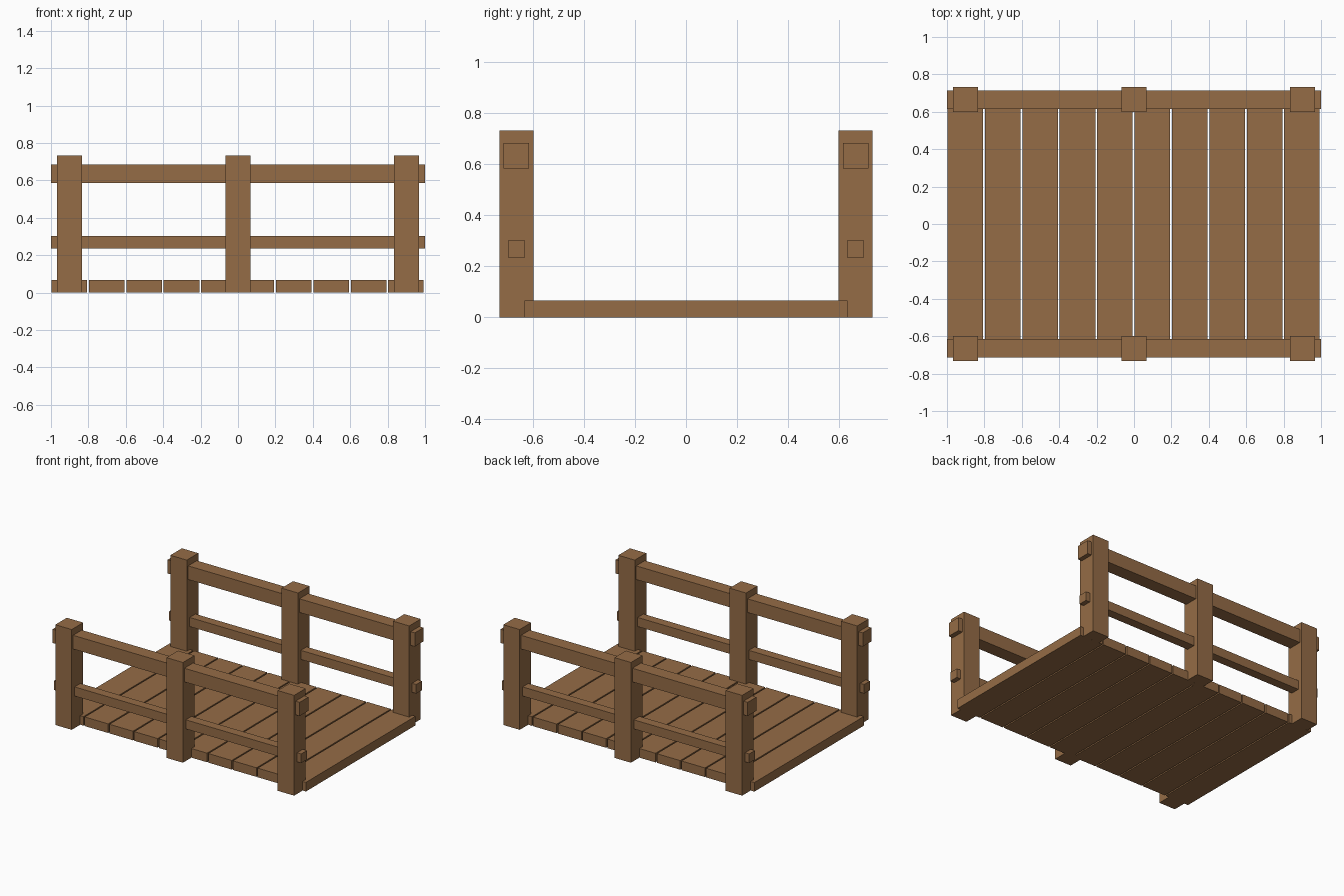
import bpy
import bmesh
from mathutils import Vector

if "Cube" in bpy.data.objects:
    bpy.data.objects.remove(bpy.data.objects["Cube"])

wood = bpy.data.materials.new("brown_wood")
wood.diffuse_color = (0.30, 0.15, 0.061, 1.0)
wood.use_nodes = True
wood.node_tree.nodes["Principled BSDF"].inputs["Base Color"].default_value = wood.diffuse_color


def box(name, centre, size):
    """Axis-aligned box with sharp edges."""
    mesh = bpy.data.meshes.new(name)
    bm = bmesh.new()
    bmesh.ops.create_cube(bm, size=1.0)
    for v in bm.verts:
        v.co = Vector([v.co[i] * size[i] for i in range(3)])
    bm.to_mesh(mesh)
    bm.free()
    mesh.materials.append(wood)
    obj = bpy.data.objects.new(name, mesh)
    obj.location = centre
    bpy.context.collection.objects.link(obj)
    return obj


# Deck planks with narrow gaps
for i in range(10):
    box(f"deck_plank_{i + 1}", (-0.902 + 0.2 * i, 0, 0.0333), (0.19, 1.267, 0.0667))

# Posts and rails on both sides
for side, y in (("front", -0.665), ("back", 0.665)):
    for place, x in (("left", -0.9), ("middle", 0.0), ("right", 0.9)):
        box(f"{side}_{place}_post", (x, y, 0.3667), (0.133, 0.133, 0.7333))
    box(f"{side}_top_rail", (0, y, 0.635), (2.0, 0.1, 0.1))
    box(f"{side}_lower_rail", (0, y, 0.268), (2.0, 0.0667, 0.0667))
